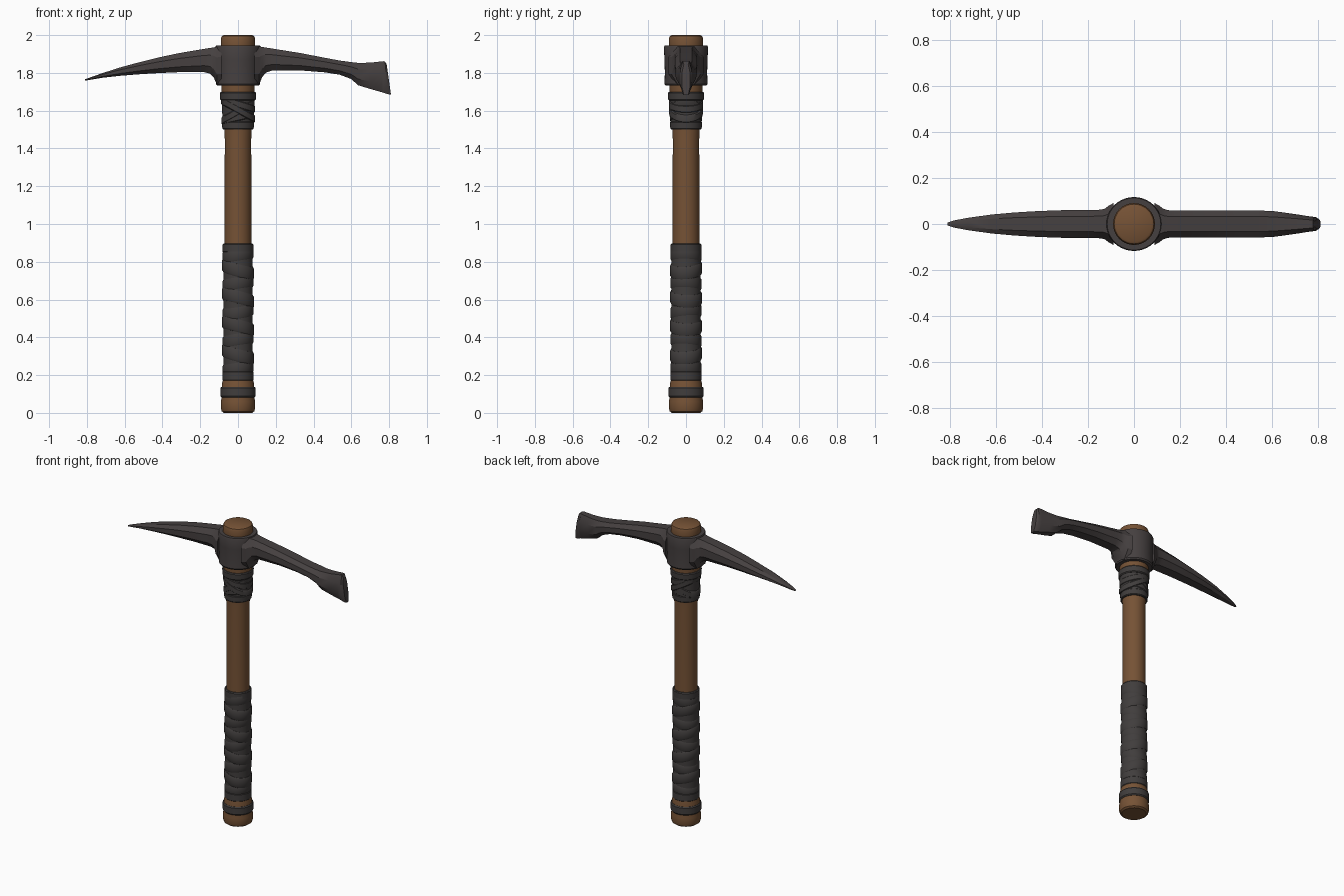
import bpy, bmesh, math

cube = bpy.data.objects.get("Cube")
if cube:
    bpy.data.objects.remove(cube, do_unlink=True)


def material(name, color):
    m = bpy.data.materials.new(name)
    m.use_nodes = True
    m.diffuse_color = (*color, 1)
    bsdf = next(n for n in m.node_tree.nodes if n.type == "BSDF_PRINCIPLED")
    bsdf.inputs["Base Color"].default_value = (*color, 1)
    return m


WOOD = material("brown wood", (0.180, 0.085, 0.036))
IRON = material("dark iron", (0.060, 0.051, 0.051))
LEATHER = material("dark leather", (0.052, 0.047, 0.046))


def finish(name, bm, mat, angle=35):
    bmesh.ops.recalc_face_normals(bm, faces=bm.faces)
    mesh = bpy.data.meshes.new(name)
    bm.to_mesh(mesh)
    bm.free()
    mesh.materials.append(mat)
    mesh.polygons.foreach_set("use_smooth", [True] * len(mesh.polygons))
    mesh.set_sharp_from_angle(angle=math.radians(angle))
    obj = bpy.data.objects.new(name, mesh)
    bpy.context.collection.objects.link(obj)
    return obj


def loft(bm, rings, closed=False):
    """Skin vertex rings, capping the ends unless the loop is closed."""
    n = len(rings[0])
    pairs = list(zip(rings, rings[1:]))
    if closed:
        pairs.append((rings[-1], rings[0]))
    for a, b in pairs:
        for i in range(n):
            j = (i + 1) % n
            bm.faces.new((a[i], a[j], b[j], b[i]))
    if not closed:
        bm.faces.new(rings[0])
        bm.faces.new(rings[-1])


def lathe(name, profile, mat, closed=False, slope=0, lean=0, sx=1, seg=40):
    """Turn (radius, z) points round z; slope and lean tilt the ring."""
    bm = bmesh.new()
    rings = []
    for r, z in profile:
        ring = []
        for i in range(seg):
            a = math.tau * i / seg
            x, y = r * math.cos(a), r * math.sin(a)
            ring.append(bm.verts.new((x * sx, y, z + slope * x + lean * y)))
        rings.append(ring)
    loft(bm, rings, closed)
    return finish(name, bm, mat)


def band(name, z, half, r, slope=0, lean=0, taper=0):
    """Wrapped strip with softened edges."""
    shape = [(-0.018, -1), (-0.005, -1), (0, -0.75), (0, 0.75), (-0.005, 1), (-0.018, 1)]
    profile = [(r + d + taper * half * t, z + half * t) for d, t in shape]
    return lathe(name, profile, LEATHER, True, slope, lean)


# Wooden handle with swollen foot and head
lathe("handle", [
    (0.075, 0), (0.086, 0.008), (0.091, 0.025), (0.091, 0.06), (0.086, 0.085),
    (0.086, 0.15), (0.078, 0.18), (0.070, 0.22), (0.071, 0.9), (0.070, 1.45),
    (0.075, 1.55), (0.086, 1.69), (0.088, 1.74), (0.091, 1.95), (0.091, 1.98),
    (0.086, 1.994), (0.076, 2.0)], WOOD)

# Leather grip: a sleeve under overlapping slanted strips
lathe("grip_sleeve", [(0.070, 0.17), (0.078, 0.17), (0.078, 0.895), (0.070, 0.895)],
      LEATHER, True)
band("grip_end_lower", 0.195, 0.028, 0.083)
band("grip_end_upper", 0.872, 0.025, 0.081)
for i in range(9):
    slope = -0.26 if i % 2 else 0.16
    band("grip_strip_%d" % (i + 1), 0.235 + i * 0.075, 0.034,
         0.081 + 0.003 * (i % 2), slope, 0.08 * math.sin(i * 2))
band("foot_band", 0.11, 0.028, 0.093)

# Leather collar under the head, with crossed strips
lathe("collar_sleeve", [(0.07, 1.5), (0.080, 1.5), (0.088, 1.7), (0.07, 1.7)],
      LEATHER, True)
band("collar_lower", 1.522, 0.022, 0.084, taper=0.05)
band("collar_upper", 1.677, 0.023, 0.095, taper=0.05)
for i, slope in enumerate((0.55, -0.55, 0.22, -0.3)):
    band("collar_strip_%d" % (i + 1), (1.595, 1.605, 1.565, 1.635)[i], 0.02,
         (0.088, 0.091, 0.086, 0.090)[i], slope)

# Iron socket round the handle
lathe("head_socket", [
    (0.084, 1.733), (0.108, 1.733), (0.114, 1.742), (0.112, 1.80), (0.114, 1.87),
    (0.117, 1.935), (0.113, 1.945), (0.086, 1.945)], IRON, True, sx=1.03)


def arm(name, sections, flat=0.55, chamfer=0.28):
    """Loft chamfered sections given as (x, top, bottom, half width)."""
    bm = bmesh.new()
    rings = []
    for x, top, bottom, w in sections:
        c = (top - bottom) * chamfer
        half = [(w * flat, top), (w, top - c), (w, bottom + c), (w * flat, bottom)]
        outline = half + [(-y, z) for y, z in reversed(half)]
        rings.append([bm.verts.new((x, y, z)) for y, z in outline])
    loft(bm, rings)
    return finish(name, bm, IRON, 28)


# Curved pick arm on the right
arm("pick_arm", [
    (-0.088, 1.943, 1.735, 0.092), (-0.112, 1.938, 1.738, 0.078),
    (-0.128, 1.935, 1.775, 0.066), (-0.148, 1.932, 1.796, 0.062),
    (-0.18, 1.927, 1.804, 0.061), (-0.31, 1.905, 1.804, 0.060),
    (-0.42, 1.882, 1.799, 0.056), (-0.52, 1.857, 1.793, 0.050),
    (-0.62, 1.830, 1.785, 0.041), (-0.72, 1.798, 1.774, 0.027),
    (-0.78, 1.777, 1.764, 0.016), (-0.81, 1.766, 1.759, 0.006)])

# Adze arm on the left, dropping to a broad cutting end
arm("adze_arm", [
    (0.088, 1.943, 1.735, 0.092), (0.112, 1.940, 1.738, 0.078),
    (0.128, 1.937, 1.778, 0.066), (0.148, 1.934, 1.802, 0.060),
    (0.18, 1.929, 1.812, 0.058), (0.33, 1.905, 1.813, 0.058),
    (0.46, 1.880, 1.803, 0.058), (0.54, 1.865, 1.790, 0.058),
    (0.60, 1.857, 1.767, 0.057), (0.635, 1.853, 1.735, 0.052),
    (0.70, 1.854, 1.715, 0.043), (0.77, 1.862, 1.695, 0.032)])

# Slanted cutting edge closing the adze
bm = bmesh.new()
rings = []
for x_top, top, x_low, low, w in ((0.765, 1.861, 0.765, 1.697, 0.033),
                                  (0.778, 1.860, 0.795, 1.687, 0.030),
                                  (0.787, 1.845, 0.81, 1.684, 0.021)):
    ring = []
    for y, t in ((0.55, 1), (1, 0.74), (1, 0.26), (0.55, 0),
                 (-0.55, 0), (-1, 0.26), (-1, 0.74), (-0.55, 1)):
        ring.append(bm.verts.new((x_low + (x_top - x_low) * t, y * w,
                                  low + (top - low) * t)))
    rings.append(ring)
loft(bm, rings)
finish("adze_edge", bm, IRON, 28)
